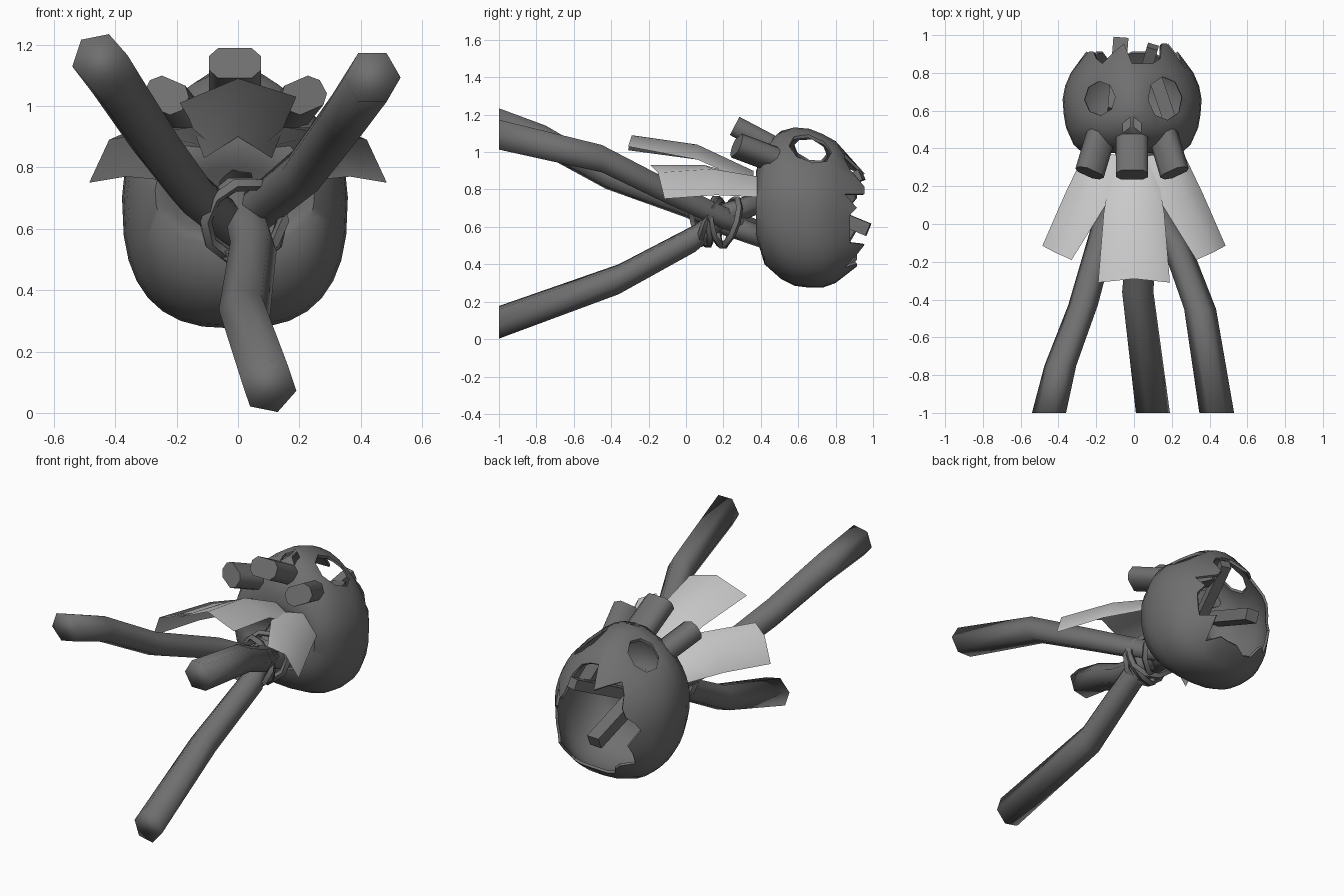
import bpy, bmesh, math, random
from mathutils import Vector

random.seed(4)
if "Cube" in bpy.data.objects:
    bpy.data.objects.remove(bpy.data.objects["Cube"])


def make_material(name, value):
    mat = bpy.data.materials.new(name)
    mat.use_nodes = True
    color = (value, value, value, 1)
    mat.diffuse_color = color
    for node in mat.node_tree.nodes:
        if node.type == 'BSDF_PRINCIPLED':
            node.inputs["Base Color"].default_value = color
    return mat


dark = make_material("dark grey", 0.16)
light = make_material("light grey cloth", 0.6)


def activate(obj):
    bpy.ops.object.select_all(action='DESELECT')
    obj.select_set(True)
    bpy.context.view_layer.objects.active = obj


def finish(obj, angle=40):
    activate(obj)
    for mod in list(obj.modifiers):
        bpy.ops.object.modifier_apply(modifier=mod.name)
    bpy.ops.object.shade_smooth_by_angle(angle=math.radians(angle))


def loft(name, rings, mat, closed=True, caps=(False, False)):
    """Join rows of points with quads."""
    bm = bmesh.new()
    rows = [[bm.verts.new(p) for p in ring] for ring in rings]
    n = len(rows[0])
    for a, b in zip(rows, rows[1:]):
        for i in range(n if closed else n - 1):
            j = (i + 1) % n
            bm.faces.new((a[i], a[j], b[j], b[i]))
    for row, cap in zip((rows[0], rows[-1]), caps):
        if cap:
            bm.faces.new(row)
    bmesh.ops.recalc_face_normals(bm, faces=bm.faces)
    mesh = bpy.data.meshes.new(name)
    bm.to_mesh(mesh)
    bm.free()
    mesh.materials.append(mat)
    obj = bpy.data.objects.new(name, mesh)
    bpy.context.collection.objects.link(obj)
    return obj


def bar(name, start, end, width, depth, bevel=0.0, roll=0.0):
    """Square bar between two points."""
    a, b = Vector(start), Vector(end)
    bpy.ops.mesh.primitive_cube_add(size=1, location=(a + b) / 2)
    obj = bpy.context.object
    obj.name = name
    obj.scale = (width, depth, (b - a).length)
    turn = (b - a).to_track_quat('Z', 'Y').to_matrix().to_4x4()
    obj.rotation_euler = turn.to_euler()
    obj.rotation_euler.rotate_axis('Z', roll)
    obj.data.materials.append(dark)
    bpy.ops.object.transform_apply(location=False, rotation=False, scale=True)
    if bevel:
        mod = obj.modifiers.new("bevel", 'BEVEL')
        mod.width = bevel
        mod.segments = 1
        # Bevel only the long edges, so the ends stay flat
        mod.limit_method = 'WEIGHT'
        weights = obj.data.attributes.new("bevel_weight_edge", 'FLOAT', 'EDGE')
        for edge in obj.data.edges:
            p, q = (obj.data.vertices[v].co for v in edge.vertices)
            weights.data[edge.index].value = float(abs(p.z - q.z) > 0.01)
    finish(obj, 50 if bevel else 30)
    return obj


# Skull shell: rings along y as (y, half width, top, bottom)
SEGMENTS = 32
EYES = ((-0.175, 0.09, 0.09), (0.16, 0.1, 0.115))


def skull_point(i, y, rx, top, bottom):
    t = math.tau * i / SEGMENTS
    c, s = math.cos(t), math.sin(t)
    power = 1.12 if s > 0 else 0.76
    side = 1.0 if s > 0 else 0.76
    x = math.copysign(abs(c) ** side, c) * rx - 0.01
    z = (top + bottom) / 2 + math.copysign(abs(s) ** power, s) * (top - bottom) / 2
    if z > 0.8:
        for ex, _, _ in EYES:
            z -= 0.06 * math.exp(-((x - ex * 1.15) ** 2 + (y - 0.66) ** 2) / 0.012)
    return x, y, z


PROFILE = [(0.46, 0.12, 0.74, 0.6), (0.39, 0.2, 0.8, 0.58),
           (0.375, 0.26, 0.9, 0.55), (0.42, 0.31, 1.04, 0.4),
           (0.51, 0.35, 1.115, 0.32), (0.58, 0.362, 1.135, 0.285),
           (0.66, 0.368, 1.13, 0.275), (0.73, 0.355, 1.10, 0.275),
           (0.80, 0.325, 1.06, 0.3)]
rings = [[skull_point(i, *p) for i in range(SEGMENTS)] for p in PROFILE]

# Broken jagged rim of the crown
notch, peak = Vector((0.85, 0.285, 0.99, 0.34)), Vector((0.955, 0.22, 0.89, 0.42))
rim = []
for i in range(SEGMENTS):
    amount = random.choice((0.0, 0.25, 0.6, 1.0))
    rim.append(skull_point(i, *notch.lerp(peak, amount)))
rings.append(rim)
skull = loft("skull", rings, dark, caps=(True, False))
shell = skull.modifiers.new("thickness", 'SOLIDIFY')
shell.thickness = 0.015
shell.offset = -1

# Eye and nose openings
cutters = []


def cut(sides, location, scale, depth, rotation):
    bpy.ops.mesh.primitive_cylinder_add(vertices=sides, radius=1, depth=depth,
                                        location=location, rotation=rotation)
    cutter = bpy.context.object
    cutter.name = "opening_cutter"
    cutter.scale = (*scale, 1)
    cutter.hide_render = True
    mod = skull.modifiers.new("opening", 'BOOLEAN')
    mod.operation = 'DIFFERENCE'
    mod.solver = 'EXACT'
    mod.object = cutter
    cutters.append(cutter)


for ex, rx, ry in EYES:
    cut(8, (ex * 1.04, 0.665, 1.03), (rx, ry), 0.5,
        (0, math.copysign(0.15, ex), 0.1))
for side in (-1, 1):
    cut(4, (side * 0.028 - 0.01, 0.525, 1.1), (0.022, 0.045), 0.3, (0, 0, side * 0.45))
finish(skull, 50)
for cutter in cutters:
    bpy.data.objects.remove(cutter)

# Upper teeth
bar("middle_tooth", (-0.01, 0.45, 1.04), (-0.01, 0.26, 1.14), 0.17, 0.11, 0.03)
for name, side in (("left_tooth", 1), ("right_tooth", -1)):
    bar(name, (side * 0.165 - 0.01, 0.47, 0.96), (side * 0.225 - 0.01, 0.27, 1.035),
        0.15, 0.11, 0.03, side * 0.4)

# Sticks inside the skull
bar("lower_stick", (-0.1, 0.6, 0.74), (-0.07, 0.975, 0.585), 0.08, 0.07)
bar("upper_stick", (0.0, 0.6, 0.72), (0.1, 0.94, 0.88), 0.06, 0.06)
bar("eye_stick", (0.09, 0.84, 0.84), (0.2, 0.52, 0.86), 0.07, 0.06)

# Three crossing poles: hexagon turn and path
POLES = {
    "right_pole": (0.2, [(-.45, -1, 1.147), (-.39, -.75, 1.06), (-.27, -.43, .88),
                         (-.15, 0, .72), (-.03, .2, .62), (.07, .42, .54)]),
    "left_pole": (0, [(.438, -1, 1.093), (.35, -.45, .965), (.22, -.1, .79),
                      (.05, .2, .65), (-.06, .42, .57)]),
    "lower_pole": (-0.2, [(.1, -1, .09), (.02, -.36, .32), (.05, .05, .54),
                          (.02, .2, .66), (0, .42, .74)]),
}
for name, (turn, path) in POLES.items():
    tube = []
    for k, (x, y, z) in enumerate(path):
        r = 0.092 - 0.03 * k / (len(path) - 1)
        tube.append([(x + r * math.cos(math.tau * i / 6 + turn), y,
                      z + r * math.sin(math.tau * i / 6 + turn)) for i in range(6)])
    finish(loft(name, tube, dark, caps=(True, True)), 180)

# Cord lashing around the crossing
for k, (y, tilt, turn) in enumerate([(0.08, 0.3, 0.3), (0.13, -0.4, -0.2),
                                     (0.18, 0.15, -0.4), (0.23, -0.3, 0.35)]):
    bpy.ops.mesh.primitive_torus_add(
        major_radius=0.13, minor_radius=0.02, major_segments=10, minor_segments=4,
        location=(0.02, y, 0.625), rotation=(math.pi / 2 + tilt, 0, turn))
    cord = bpy.context.object
    cord.name = f"cord_{k + 1}"
    cord.data.materials.append(dark)
    finish(cord, 35)

# Cloth strips under the jaw
middle = [[(-.11, .36, .83), (0, .36, .9), (.11, .36, .83)],
          [(-.16, .06, .96), (0, .06, 1.04), (.16, .06, .96)],
          [(-.19, -.31, 1.01), (0, -.29, 1.09), (.19, -.31, 1.03)]]
flap = [[(.07, .36, .86), (.17, .38, .87), (.26, .38, .76)],
        [(.15, .1, .93), (.28, .14, .91), (.365, .16, .77)],
        [(.33, -.19, .93), (.42, -.15, .89), (.485, -.115, .75)]]
finish(loft("middle_cloth", middle, light, closed=False), 60)
for name, side in (("left_cloth", 1), ("right_cloth", -1)):
    rows = [[(side * x, y, z) for x, y, z in row] for row in flap]
    finish(loft(name, rows, light, closed=False), 60)

# Keep the cloth faces turned outward
for name in ("middle_cloth", "left_cloth", "right_cloth"):
    mesh = bpy.data.objects[name].data
    if sum(p.normal.z for p in mesh.polygons) < 0:
        mesh.flip_normals()
